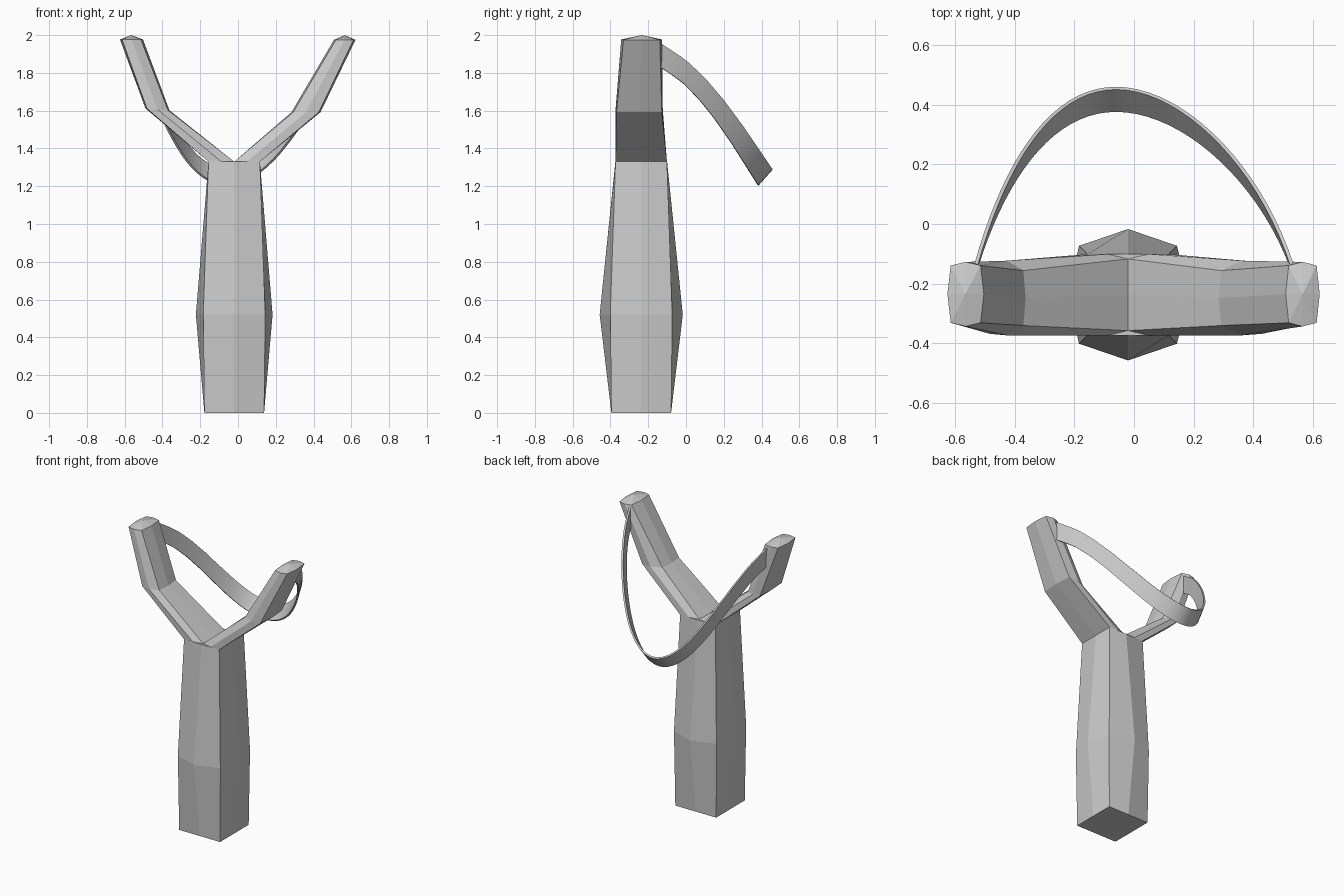
import bpy, bmesh
from mathutils import Vector
from mathutils.geometry import interpolate_bezier

if "Cube" in bpy.data.objects:
    bpy.data.objects.remove(bpy.data.objects["Cube"])


def loft(name, rings, cap_start=True, cap_end=True, tip=None):
    """Skin a list of equal-length vertex loops into one mesh object."""
    bm = bmesh.new()
    loops = [[bm.verts.new(p) for p in ring] for ring in rings]
    for a, b in zip(loops, loops[1:]):
        for i in range(len(a)):
            j = (i + 1) % len(a)
            bm.faces.new((a[i], a[j], b[j], b[i]))
    if cap_start:
        bm.faces.new(loops[0][::-1])
    if tip:
        t = bm.verts.new(tip)
        top = loops[-1]
        for i in range(len(top)):
            bm.faces.new((top[i], top[(i + 1) % len(top)], t))
    elif cap_end:
        bm.faces.new(loops[-1])
    bmesh.ops.recalc_face_normals(bm, faces=bm.faces)
    mesh = bpy.data.meshes.new(name)
    bm.to_mesh(mesh)
    bm.free()
    obj = bpy.data.objects.new(name, mesh)
    bpy.context.collection.objects.link(obj)
    return obj


# Handle: square base, bulging octagonal middle, narrower top
def handle_ring(z, corner, mid_x, mid_y):
    c, mx, my = corner, mid_x, mid_y
    pts = [(c, c), (0, my), (-c, c), (-mx, 0), (-c, -c), (0, -my), (c, -c), (mx, 0)]
    return [(x - 0.02, y - 0.237, z) for x, y in pts]


loft("handle", [
    handle_ring(0.0, 0.158, 0.158, 0.158),
    handle_ring(0.52, 0.164, 0.203, 0.22),
    handle_ring(1.33, 0.136, 0.136, 0.137),
])


# Fork arms: eight-sided rings between an outer and an inner edge point
def arm_ring(outer, inner, yc, h_out, h_mid, h_in, c):
    o, i = Vector((outer[0], 0, outer[1])), Vector((inner[0], 0, inner[1]))
    m, u = (o + i) / 2, (o - i) / 2
    pts = [(1, 0), (c, h_out), (0, h_mid), (c * -1, h_in),
           (-1, 0), (c * -1, -h_in), (0, -h_mid), (c, -h_out)]
    return [m + u * s + Vector((0, yc + y, 0)) for s, y in pts]


arms = {
    "left_arm": [(-0.156, 1.33), (-0.49, 1.612), (-0.363, 1.602), (-0.625, 1.977), (-0.503, 1.977), -0.565],
    "right_arm": [(0.116, 1.33), (0.437, 1.592), (0.283, 1.592), (0.622, 1.975), (0.508, 1.975), 0.565],
}
for name, (base, mid_out, mid_in, top_out, top_in, tip_x) in arms.items():
    loft(name, [
        arm_ring(base, (-0.02, 1.33), -0.237, 0.136, 0.136, 0.12, 1.0),
        arm_ring(mid_out, mid_in, -0.248, 0.12, 0.125, 0.092, 0.88),
        arm_ring(top_out, top_in, -0.235, 0.096, 0.108, 0.096, 0.82),
    ], cap_start=False, tip=(tip_x, -0.235, 2.0))


# Elastic band: thin strap swept along a sagging arc behind the fork
def height(y):
    pts = [(-0.15, 1.967), (0.0, 1.867), (0.1, 1.772), (0.2, 1.655), (0.3, 1.52), (0.46, 1.285)]
    for (y0, z0), (y1, z1) in zip(pts, pts[1:]):
        if y <= y1:
            return z0 + (z1 - z0) * (y - y0) / (y1 - y0)
    return pts[-1][1]


left = interpolate_bezier(Vector((-0.53, -0.14, 0)), Vector((-0.43, 0.22, 0)),
                          Vector((-0.27, 0.455, 0)), Vector((-0.06, 0.455, 0)), 20)
right = interpolate_bezier(Vector((-0.06, 0.455, 0)), Vector((0.16, 0.455, 0)),
                           Vector((0.42, 0.20, 0)), Vector((0.53, -0.14, 0)), 20)
path = [Vector((p.x, p.y, height(p.y))) for p in left + right[1:]]
rings = []
for k, p in enumerate(path):
    t = (p.y + 0.14) / 0.595
    drop = Vector((0, -0.01 - 0.065 * t, -0.12 + 0.035 * t))
    tangent = path[min(k + 1, len(path) - 1)] - path[max(k - 1, 0)]
    n = tangent.cross(drop).normalized() * 0.006
    rings.append([p + n, p - n, p + drop - n, p + drop + n])
band = loft("elastic_band", rings)
bpy.context.view_layer.objects.active = band
band.select_set(True)
bpy.ops.object.shade_smooth_by_angle()
